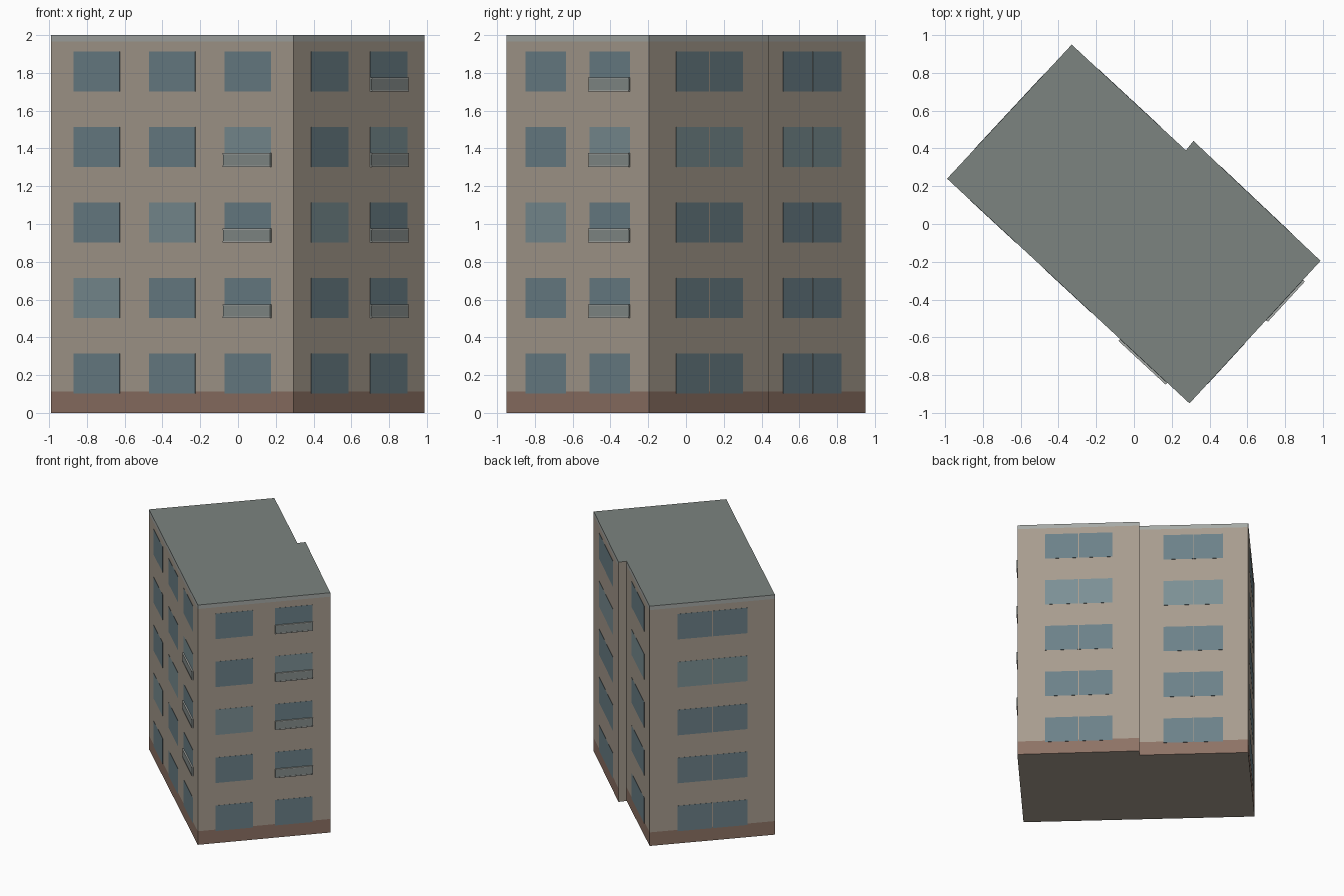
import bpy
import bmesh
from mathutils import Vector

if "Cube" in bpy.data.objects:
    bpy.data.objects.remove(bpy.data.objects["Cube"])

# Footprint corners, counterclockwise, with a small step at the back
FOOT = [(-0.99, 0.24), (0.294, -0.95), (0.988, -0.195),
        (0.315, 0.44), (0.275, 0.39), (-0.33, 0.95)]
STEP_FACE = 3
FLOORS = 5


def material(name, rgb):
    m = bpy.data.materials.new(name)
    m.diffuse_color = (*rgb, 1)
    m.use_nodes = True
    m.node_tree.nodes["Principled BSDF"].inputs["Base Color"].default_value = m.diffuse_color
    return m


WALL = material("wall", (0.39, 0.335, 0.275))
PLINTH = material("plinth", (0.27, 0.17, 0.13))
TRIM = material("trim", (0.38, 0.40, 0.38))
ROOF = material("roof", (0.20, 0.23, 0.215))
GLASS = material("glass", (0.15, 0.22, 0.25))
PALE = material("pale_glass", (0.20, 0.28, 0.30))
PANEL = material("balcony_panel", (0.24, 0.27, 0.26))


def finish(name, bm, mats):
    mesh = bpy.data.meshes.new(name)
    bm.normal_update()
    bm.to_mesh(mesh)
    bm.free()
    for m in mats:
        mesh.materials.append(m)
    ob = bpy.data.objects.new(name, mesh)
    bpy.context.collection.objects.link(ob)
    return ob


def wall_box(bm, i, t0, t1, z0, z1, d0, d1, mat=0):
    """Box on facade i between fractions t0..t1, standing d0..d1 off the wall."""
    a, b = Vector(FOOT[i]), Vector(FOOT[(i + 1) % len(FOOT)])
    n = Vector((b.y - a.y, a.x - b.x)).normalized()
    ring = [a.lerp(b, t) + n * d for t, d in
            ((t0, d0), (t0, d1), (t1, d1), (t1, d0))]
    lo = [bm.verts.new((p.x, p.y, z0)) for p in ring]
    hi = [bm.verts.new((p.x, p.y, z1)) for p in ring]
    faces = [bm.faces.new(lo), bm.faces.new(hi[::-1])]
    for k in range(4):
        j = (k + 1) % 4
        faces.append(bm.faces.new((lo[k], hi[k], hi[j], lo[j])))
    for f in faces:
        f.material_index = mat
    bmesh.ops.recalc_face_normals(bm, faces=faces)


# Building shell: plinth, wall and cornice bands, closed by roof and base
bm = bmesh.new()
rings = [[bm.verts.new((x, y, z)) for x, y in FOOT] for z in (0, 0.113, 1.967, 2)]
for band, mat in enumerate((1, 0, 2)):
    for k in range(len(FOOT)):
        j = (k + 1) % len(FOOT)
        f = bm.faces.new((rings[band][k], rings[band][j],
                          rings[band + 1][j], rings[band + 1][k]))
        f.material_index = 0 if k == STEP_FACE else mat
bm.faces.new(rings[0][::-1])
bm.faces.new(rings[3]).material_index = 3
finish("building_shell", bm, (WALL, PLINTH, TRIM, ROOF))


def pair(t0, t1):
    """Double window: two panes with a narrow mullion between."""
    mid = (t0 + t1) / 2
    return [(t0, mid - 0.004), (mid + 0.004, t1)]


# Windows: facade index, pane spans, and the floor of the paler pane per column
FACADES = {
    "front_windows": (0, [(0.094, 0.284), (0.405, 0.595), (0.716, 0.907)], (1, 2, 3)),
    "side_windows": (1, [(0.135, 0.418), (0.584, 0.867)], (2, 3)),
    "back_right_windows": (2, pair(0.225, 0.78), (3, 3)),
    "back_left_windows": (4, pair(0.222, 0.77), (3, 3)),
    "left_end_windows": (5, pair(0.22, 0.78), (3, 3)),
}
for name, (face, spans, pale) in FACADES.items():
    bm = bmesh.new()
    for floor in range(FLOORS):
        z = 0.102 + 0.4 * floor
        for (t0, t1), p in zip(spans, pale):
            wall_box(bm, face, t0, t1, z, z + 0.212, -0.003, 0.0015, int(floor == p))
    finish(name, bm, (GLASS, PALE))

# Shallow balconies: panel between a floor slab and a top rail
for name, face, t0, t1, floors in (("front_balconies", 0, 0.714, 0.909, (1, 2, 3)),
                                   ("side_balconies", 1, 0.584, 0.867, (1, 2, 3, 4))):
    bm = bmesh.new()
    for floor in floors:
        z = 0.102 + 0.4 * floor
        wall_box(bm, face, t0, t1, z, z + 0.008, 0, 0.013, 1)
        wall_box(bm, face, t0, t1, z + 0.008, z + 0.067, 0, 0.011, 0)
        wall_box(bm, face, t0, t1, z + 0.067, z + 0.073, 0, 0.013, 1)
    finish(name, bm, (PANEL, TRIM))
